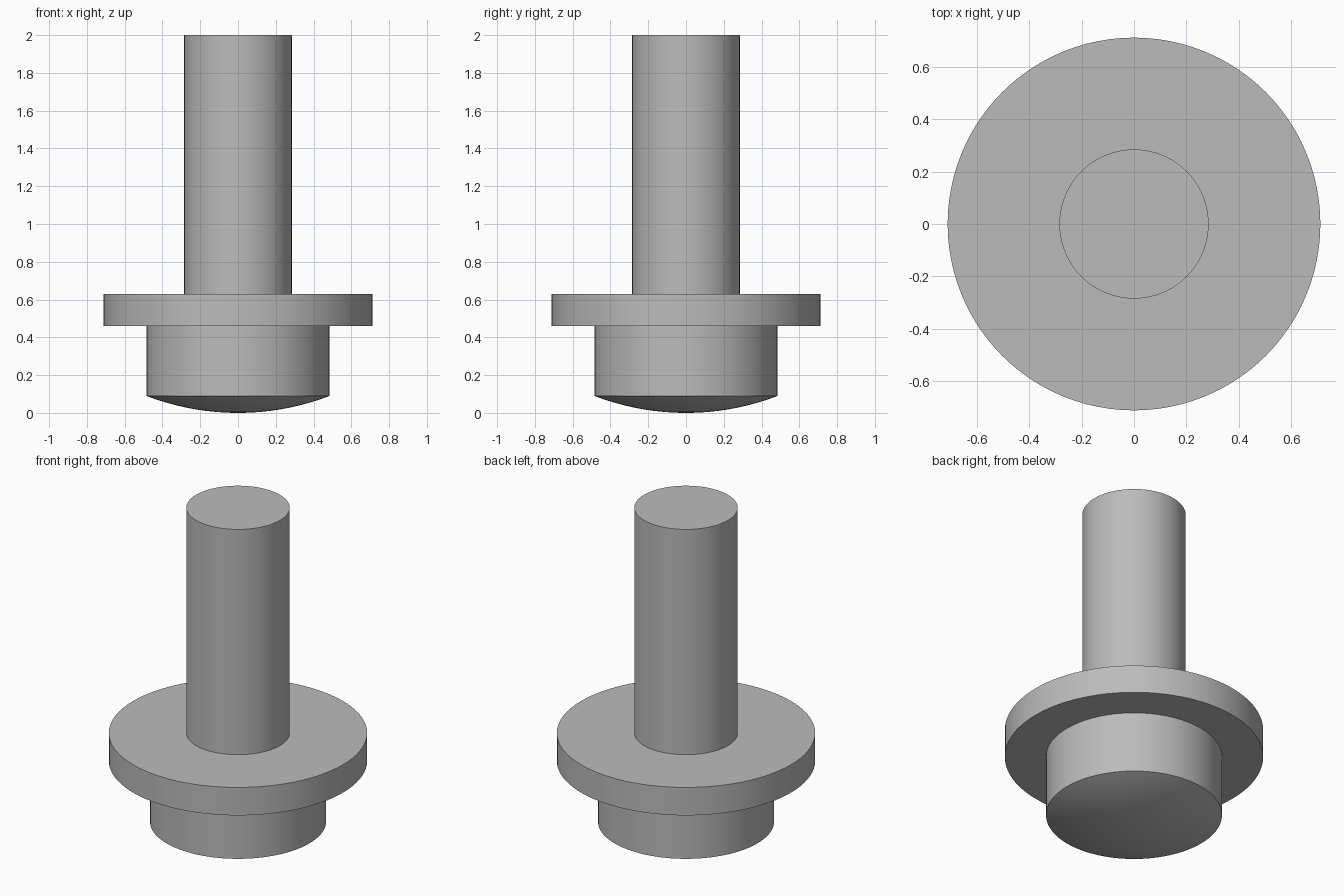
import bpy, bmesh, math

SEGMENTS = 96

if "Cube" in bpy.data.objects:
    bpy.data.objects.remove(bpy.data.objects["Cube"])

grey = bpy.data.materials.new("plain grey")
grey.use_nodes = True
colour = (0.5, 0.5, 0.5, 1)
grey.diffuse_color = colour
grey.node_tree.nodes["Principled BSDF"].inputs["Base Color"].default_value = colour

# Main dimensions
head_r, flange_r, shank_r = 0.485, 0.712, 0.285
dome_h, flange_bottom, flange_top, top = 0.09, 0.46, 0.63, 2.0

# Shallow spherical dome under the head
sphere_r = (head_r**2 + dome_h**2) / (2 * dome_h)
edge_angle = math.asin(head_r / sphere_r)
dome = []
for i in range(13):
    a = edge_angle * i / 12
    dome.append((sphere_r * math.sin(a), sphere_r * (1 - math.cos(a))))

# Half profile from the bottom centre to the top centre
profile = dome + [
    (head_r, flange_bottom), (flange_r, flange_bottom),
    (flange_r, flange_top), (shank_r, flange_top),
    (shank_r, top), (0, top),
]


def lathe(name, points):
    """Revolve a half profile round the z axis into a closed solid."""
    bm = bmesh.new()
    verts = [bm.verts.new((r, 0, z)) for r, z in points]
    edges = [bm.edges.new(pair) for pair in zip(verts, verts[1:])]
    bmesh.ops.spin(bm, geom=verts + edges, cent=(0, 0, 0), axis=(0, 0, 1),
                   angle=math.tau, steps=SEGMENTS, use_merge=True)
    bmesh.ops.remove_doubles(bm, verts=bm.verts, dist=1e-4)
    bmesh.ops.recalc_face_normals(bm, faces=bm.faces)
    mesh = bpy.data.meshes.new(name)
    bm.to_mesh(mesh)
    bm.free()
    mesh.materials.append(grey)
    obj = bpy.data.objects.new(name, mesh)
    bpy.context.collection.objects.link(obj)
    return obj


# One turned solid: domed head, flange and shank
pin = lathe("flanged_pin", profile)
bpy.ops.object.select_all(action="DESELECT")
pin.select_set(True)
bpy.context.view_layer.objects.active = pin
bpy.ops.object.shade_smooth_by_angle(angle=math.radians(15))
